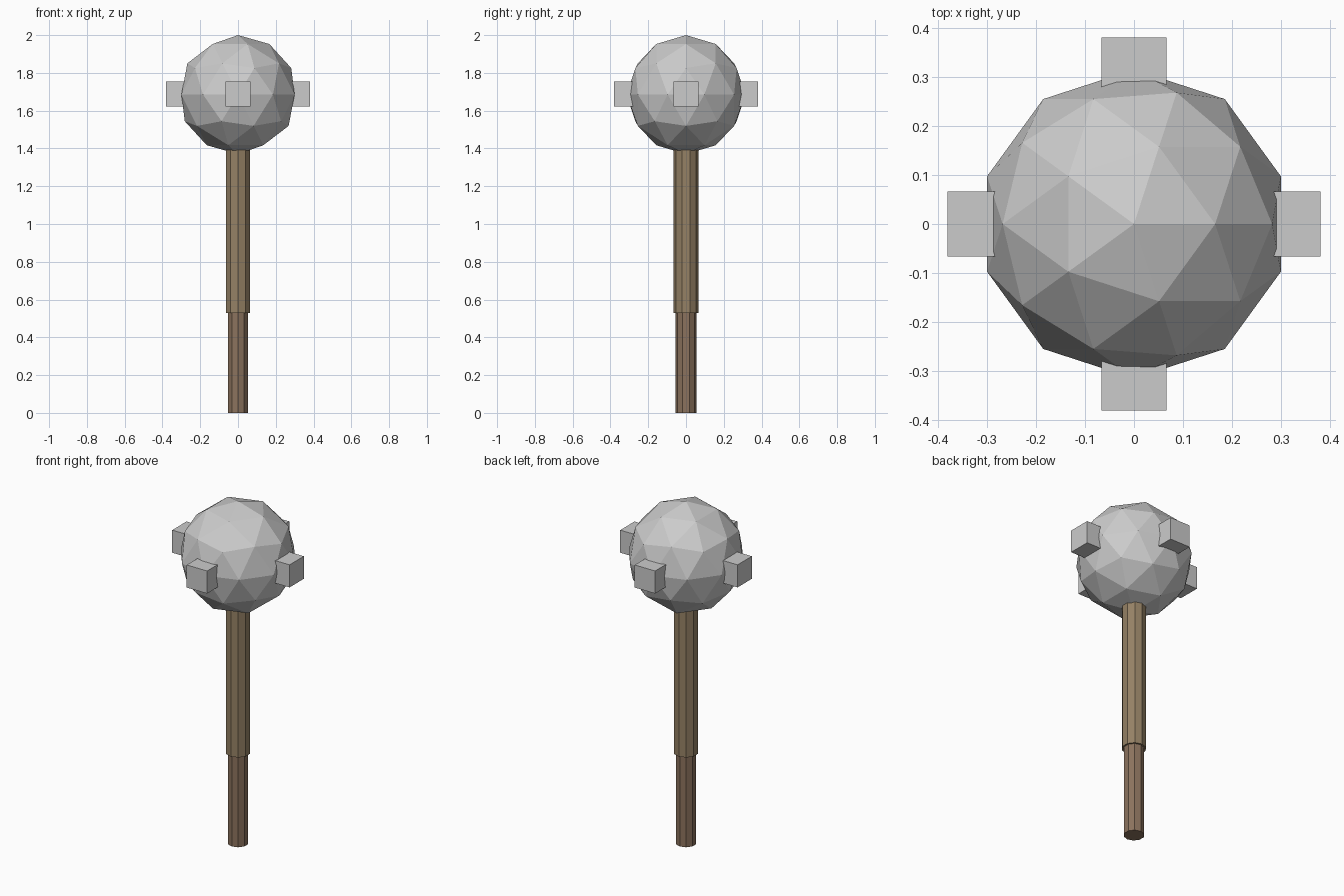
import bpy
import math

if "Cube" in bpy.data.objects:
    bpy.data.objects.remove(bpy.data.objects["Cube"])

HEAD_Z = 1.685
HEAD_R = 0.315


def paint(obj, name, rgb):
    mat = bpy.data.materials.get(name) or bpy.data.materials.new(name)
    mat.diffuse_color = (*rgb, 1)
    mat.use_nodes = True
    mat.node_tree.nodes["Principled BSDF"].inputs["Base Color"].default_value = mat.diffuse_color
    obj.data.materials.append(mat)


def rod(name, radius, z0, z1):
    bpy.ops.mesh.primitive_cylinder_add(
        vertices=10, radius=radius, depth=z1 - z0, location=(0, 0, (z0 + z1) / 2))
    obj = bpy.context.object
    obj.name = name
    return obj


# Wooden handle: thinner grip below a thicker shaft
grip = rod("grip", 0.056, 0, 0.53)
paint(grip, "dark_wood", (0.26, 0.17, 0.11))
shaft = rod("shaft", 0.066, 0.53, 1.44)
paint(shaft, "wood", (0.30, 0.22, 0.13))

# Faceted metal head
bpy.ops.mesh.primitive_ico_sphere_add(
    subdivisions=2, radius=HEAD_R, location=(0, 0, HEAD_Z))
bpy.context.object.name = "head"

# Four square studs around the equator
for i in range(4):
    a = i * math.pi / 2
    bpy.ops.mesh.primitive_cube_add(
        size=0.132, rotation=(0, 0, a),
        location=(0.314 * math.cos(a), 0.314 * math.sin(a), HEAD_Z + 0.003))
    bpy.context.object.name = f"stud_{i + 1}"
